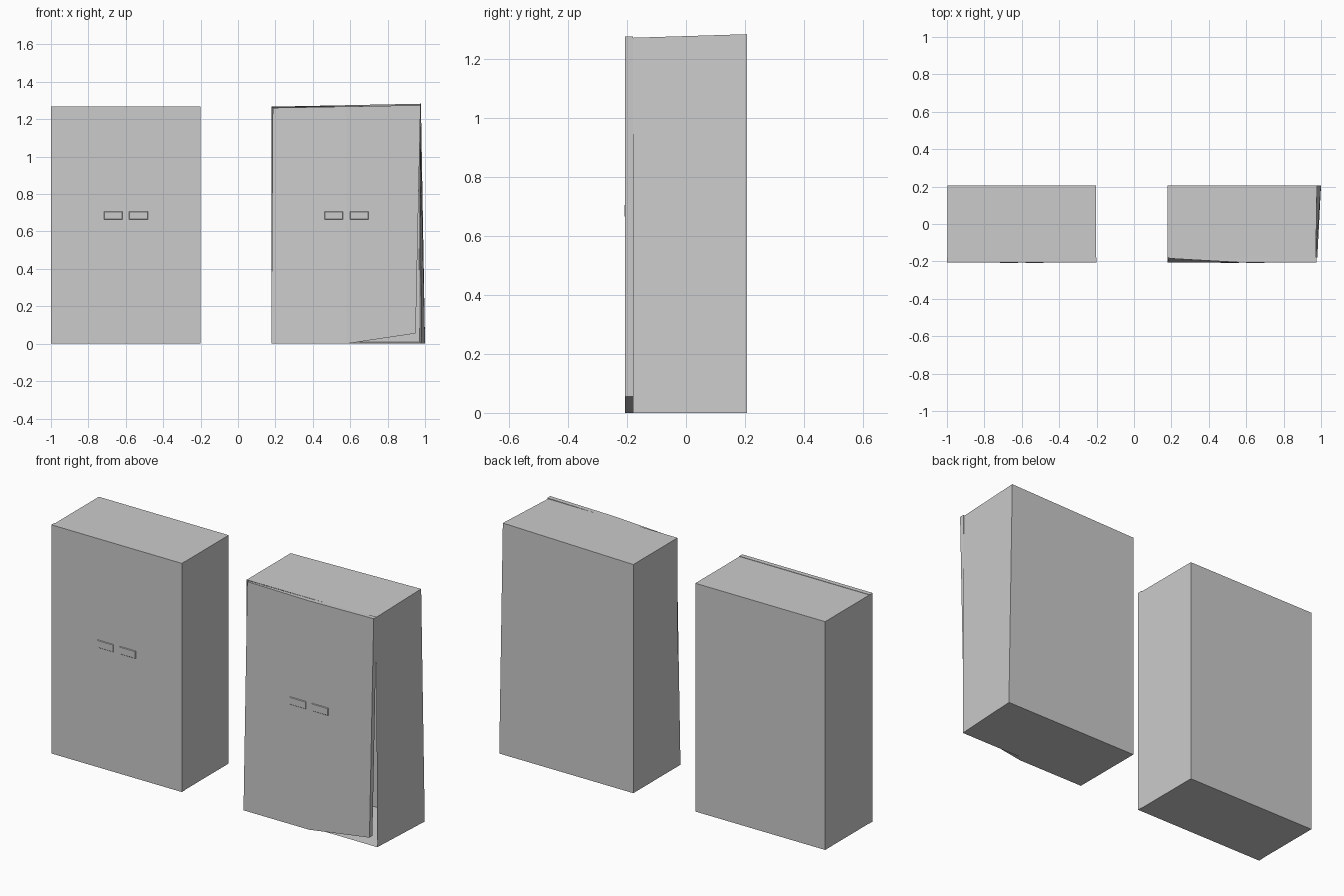
import bpy, bmesh

if "Cube" in bpy.data.objects:
    bpy.data.objects.remove(bpy.data.objects["Cube"])

FRONT, SEAM, BACK = -0.206, -0.18, 0.207
TOP = 1.267


def prism(name, front, back):
    """Six-sided block from two quads: bottom-left, bottom-right, top-right, top-left."""
    bm = bmesh.new()
    f = [bm.verts.new(p) for p in front]
    b = [bm.verts.new(p) for p in back]
    bm.faces.new(f)
    bm.faces.new(b[::-1])
    for i in range(4):
        j = (i + 1) % 4
        bm.faces.new((f[j], f[i], b[i], b[j]))
    bmesh.ops.recalc_face_normals(bm, faces=bm.faces)
    mesh = bpy.data.meshes.new(name)
    bm.to_mesh(mesh)
    bm.free()
    ob = bpy.data.objects.new(name, mesh)
    bpy.context.collection.objects.link(ob)
    return ob


def quad(x0, x1, z0, z1, y):
    return [(x0, y, z0), (x1, y, z0), (x1, y, z1), (x0, y, z1)]


def hollow(ob):
    """Open the cabinet front, leaving a thin rim and a deep interior."""
    bm = bmesh.new()
    bm.from_mesh(ob.data)
    face = min(bm.faces, key=lambda f: f.calc_center_median().y)
    bmesh.ops.inset_region(bm, faces=[face], thickness=0.012)
    for v in face.verts:
        v.co.y = BACK - 0.015
    bm.to_mesh(ob.data)
    bm.free()


def handles(prefix, centre):
    # shallow bevelled pulls either side of the door split
    for side, s in (("left", -1), ("right", 1)):
        x = centre + s * 0.068
        prism(f"{prefix}_{side}_handle",
              quad(x - 0.047, x + 0.047, 0.666, 0.703, FRONT - 0.003),
              quad(x - 0.053, x + 0.053, 0.66, 0.71, FRONT + 0.004))


# intact cabinet
e = 0.002
hollow(prism("intact_body", quad(-1 + e, -0.2 - e, 0, TOP - e, SEAM),
             quad(-1 + e, -0.2 - e, 0, TOP - e, BACK)))
for side, x0, x1 in (("left", -1, -0.6), ("right", -0.6, -0.2)):
    prism(f"intact_{side}_door", quad(x0, x1, 0, TOP, FRONT), quad(x0, x1, 0, TOP, SEAM))
handles("intact", -0.6)

# warped cabinet body
hollow(prism("warped_body",
             [(0.178, SEAM, 0), (0.98, SEAM, 0), (0.972, SEAM, 1.271), (0.178, SEAM, 1.267)],
             [(0.178, BACK, 0), (1.0, BACK, 0), (0.978, BACK, 1.283), (0.178, BACK, 1.267)]))

# left door with its top corner pushed in
prism("warped_left_door",
      [(0.178, FRONT, 0), (0.58, FRONT, 0), (0.58, FRONT, 1.268), (0.186, -0.184, 1.261)],
      [(0.178, SEAM, 0), (0.58, SEAM, 0), (0.58, SEAM, 1.268), (0.186, -0.172, 1.261)])

# right door with its bottom corner bent upward
right = [(0.58, 0), (0.95, 0.055), (0.976, 1.275), (0.58, 1.268)]
prism("warped_right_door", [(x, FRONT, z) for x, z in right],
      [(x, SEAM, z) for x, z in right])
handles("warped", 0.58)
